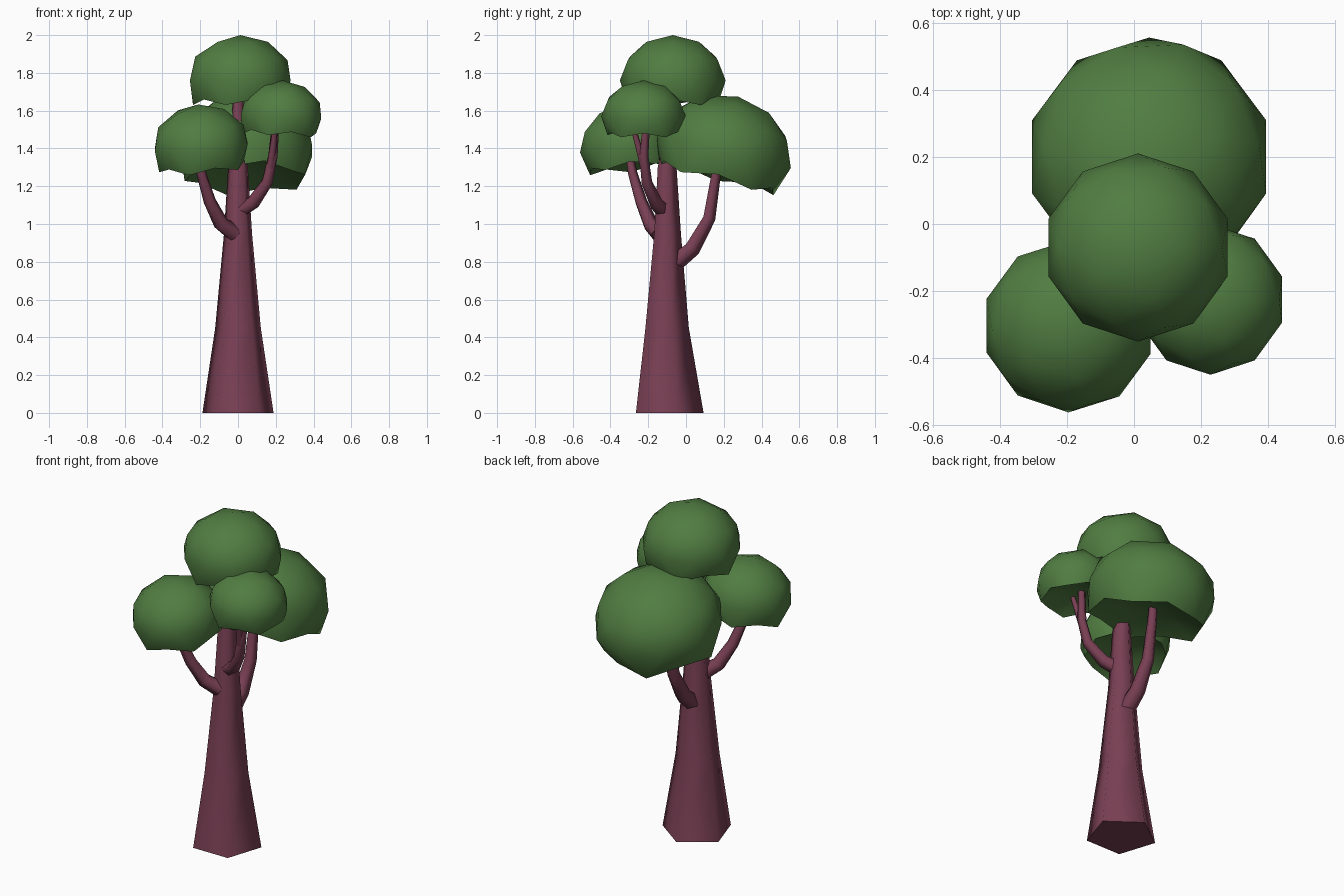
import bpy, bmesh, math
from mathutils import Vector, Matrix

if "Cube" in bpy.data.objects:
    bpy.data.objects.remove(bpy.data.objects["Cube"])


def material(name, color):
    m = bpy.data.materials.new(name)
    m.diffuse_color = (*color, 1)
    m.use_nodes = True
    m.node_tree.nodes["Principled BSDF"].inputs["Base Color"].default_value = m.diffuse_color
    return m


BARK = material("plum_bark", (0.19, 0.05, 0.088))
LEAF = material("leaf_green", (0.082, 0.205, 0.054))


def finish(bm, name, mat, angle):
    bmesh.ops.recalc_face_normals(bm, faces=bm.faces)
    me = bpy.data.meshes.new(name)
    bm.to_mesh(me)
    bm.free()
    ob = bpy.data.objects.new(name, me)
    bpy.context.collection.objects.link(ob)
    me.materials.append(mat)
    bpy.ops.object.select_all(action='DESELECT')
    ob.select_set(True)
    bpy.context.view_layer.objects.active = ob
    bpy.ops.object.shade_smooth_by_angle(angle=math.radians(angle))
    return ob


def limb(name, path, level=False, sides=5):
    """Tapering tube through (x, y, z, radius) points."""
    bm = bmesh.new()
    pts = [Vector(p[:3]) for p in path]
    rings = []
    for i, p in enumerate(pts):
        t = pts[min(i + 1, len(pts) - 1)] - pts[max(i - 1, 0)]
        if level:
            t = Vector((0, 0, 1))
        rot = Vector((0, 0, 1)).rotation_difference(t.normalized())
        ring = []
        for k in range(sides):
            a = math.pi / 2 + 2 * math.pi * k / sides
            ring.append(bm.verts.new(p + rot @ Vector((math.cos(a), math.sin(a), 0)) * path[i][3]))
        rings.append(ring)
    for lo, hi in zip(rings, rings[1:]):
        for k in range(sides):
            n = (k + 1) % sides
            bm.faces.new((lo[k], lo[n], hi[n], hi[k]))
    bm.faces.new(rings[0])
    bm.faces.new(rings[-1])
    return finish(bm, name, BARK, 78)


def crown(name, centre, radius, height, tilt_x=0, tilt_y=0):
    """Low-poly dome with a notched rim and a hollowed underside."""
    bm = bmesh.new()
    bmesh.ops.create_icosphere(bm, subdivisions=2, radius=1)
    for v in bm.verts:
        z = v.co.z
        if z < -0.95:
            v.co.z = -0.2
        elif z < -0.7:
            v.co.z = -0.28
        elif z < -0.5:          # notches between the rim corners
            v.co.z = -0.42
        elif z < -0.3:          # five hanging rim corners
            v.co.z = -0.54
    m = (Matrix.Translation(centre)
         @ Matrix.Rotation(math.radians(tilt_x), 4, 'X')
         @ Matrix.Rotation(math.radians(tilt_y), 4, 'Y')
         @ Matrix.Diagonal((radius, radius, height, 1)))
    bm.transform(m)
    return finish(bm, name, LEAF, 42)


# trunk
limb("trunk", [(0, -0.105, 0, 0.198), (0, -0.112, 0.45, 0.127),
               (0, -0.105, 0.95, 0.078), (0, -0.105, 1.3, 0.055),
               (0, -0.07, 1.55, 0.036), (0, -0.05, 1.76, 0.022)], level=True)

# branches
limb("left_branch", [(-0.02, -0.14, 0.95, 0.05), (-0.09, -0.19, 1.0, 0.042),
                     (-0.15, -0.24, 1.12, 0.034), (-0.195, -0.285, 1.27, 0.027),
                     (-0.21, -0.31, 1.42, 0.02)])
limb("right_branch", [(0.01, -0.12, 1.07, 0.044), (0.08, -0.16, 1.11, 0.038),
                      (0.155, -0.21, 1.22, 0.031), (0.185, -0.225, 1.36, 0.026),
                      (0.2, -0.21, 1.55, 0.02)])
limb("right_twig", [(0.165, -0.215, 1.26, 0.022), (0.185, -0.25, 1.4, 0.019),
                    (0.2, -0.29, 1.54, 0.014)])
limb("back_branch", [(0, -0.07, 0.79, 0.052), (0, 0.03, 0.87, 0.046),
                     (0, 0.12, 1.03, 0.036), (0, 0.155, 1.25, 0.028),
                     (0.01, 0.18, 1.4, 0.022)])

# leaf crowns
crown("top_crown", (0.012, -0.07, 1.76), 0.28, 0.24)
crown("back_crown", (0.045, 0.2, 1.385), 0.366, 0.3, tilt_x=-14)
crown("left_crown", (-0.195, -0.305, 1.41), 0.258, 0.225, tilt_x=7, tilt_y=-4)
crown("right_crown", (0.228, -0.225, 1.57), 0.224, 0.19, tilt_y=3)
